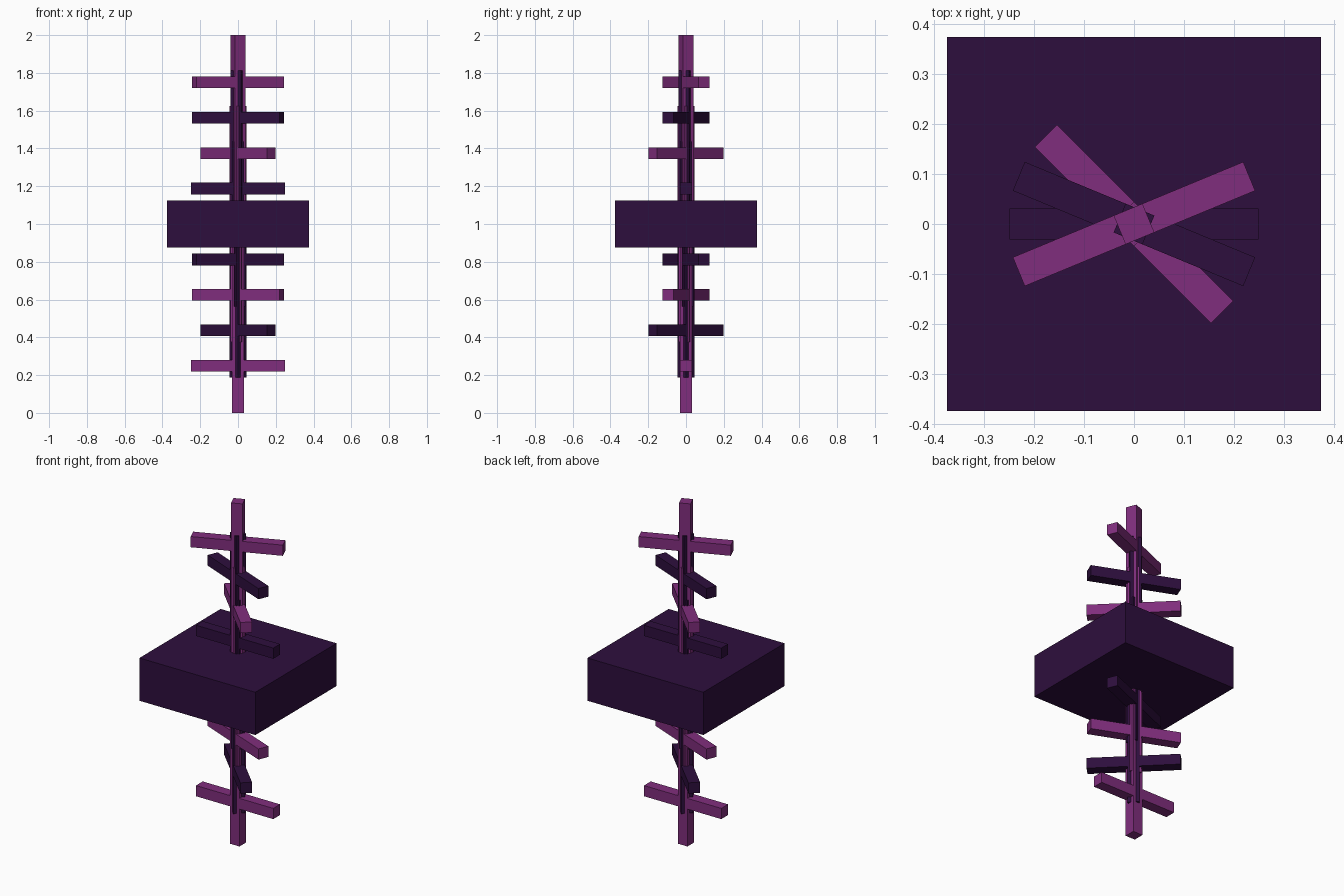
import bpy
import math

cube = bpy.data.objects.get("Cube")
if cube:
    bpy.data.objects.remove(cube, do_unlink=True)


def make_material(name, rgb):
    mat = bpy.data.materials.new(name)
    mat.use_nodes = True
    mat.diffuse_color = (*rgb, 1)
    mat.node_tree.nodes["Principled BSDF"].inputs["Base Color"].default_value = (*rgb, 1)
    return mat


dark = make_material("dark purple", (0.027, 0.0045, 0.047))
light = make_material("bright purple", (0.216, 0.027, 0.205))


def box(name, size, z, angle, mat):
    """Box centred on the z axis, turned about it by angle degrees."""
    bpy.ops.mesh.primitive_cube_add(size=1)
    obj = bpy.context.object
    obj.name = name
    obj.scale = size
    bpy.ops.object.transform_apply(location=False, rotation=False, scale=True)
    obj.location.z = z
    obj.rotation_euler.z = math.radians(angle)
    obj.data.materials.append(mat)


W = 0.0625  # thickness of every pole and crossbar

# Central square slab
box("central_slab", (0.75, 0.75, 0.25), 1.0, 0, dark)

# Nested crosses: bar height, pole tip height, turn, colour
crosses = [
    ("upper_1", 1.75, 2.0, 22.5, light),
    ("upper_2", 1.5625, 1.8125, -22.5, dark),
    ("upper_3", 1.375, 1.625, -45, light),
    ("upper_4", 1.1875, 1.4375, 0, dark),
    ("lower_1", 0.8125, 0.5625, 22.5, dark),
    ("lower_2", 0.625, 0.375, -22.5, light),
    ("lower_3", 0.4375, 0.1875, -45, dark),
    ("lower_4", 0.25, 0.0, 0, light),
]
for name, bar_z, tip_z, angle, mat in crosses:
    box(name + "_crossbar", (0.5, W, W), bar_z, angle, mat)
    # Pole runs from its tip into the middle of the slab
    box(name + "_pole", (W, W, abs(tip_z - 1)), (tip_z + 1) / 2, angle, mat)
